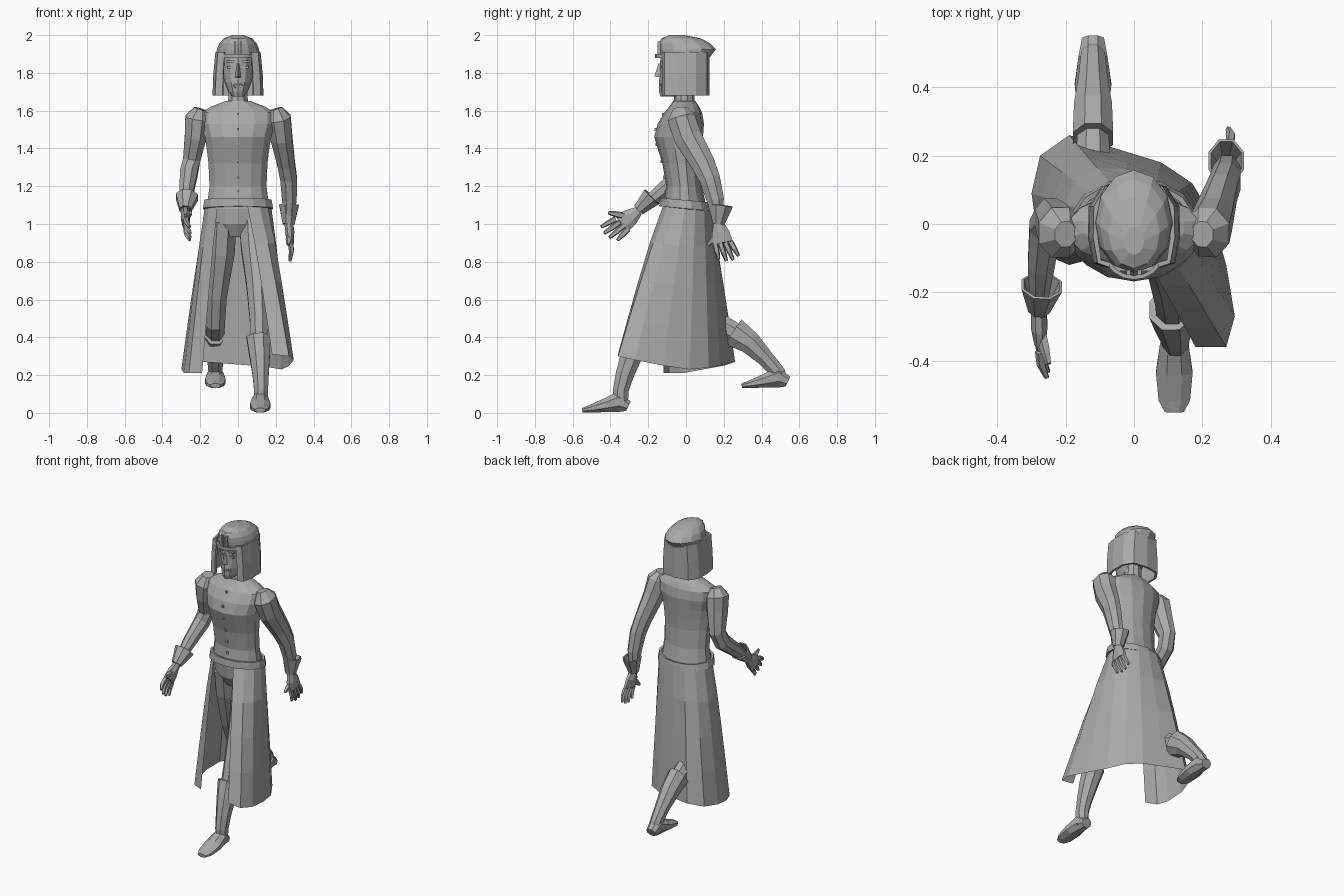
import bpy
import bmesh
from math import cos, sin, pi
from mathutils import Vector

default_cube = bpy.data.objects.get("Cube")
if default_cube:
    bpy.data.objects.remove(default_cube, do_unlink=True)

grey = bpy.data.materials.new("plain grey")
grey.use_nodes = True
COLOUR = (.4, .4, .4, 1)
grey.diffuse_color = COLOUR
grey.node_tree.nodes["Principled BSDF"].inputs["Base Color"].default_value = COLOUR


def grid_object(name, rows, closed=True, caps=True, thickness=0):
    """Bridge rows of points into a flat shaded surface."""
    bm = bmesh.new()
    verts = [[bm.verts.new(point) for point in row] for row in rows]
    count = len(rows[0])
    for lower, upper in zip(verts, verts[1:]):
        for i in range(count if closed else count - 1):
            j = (i + 1) % count
            bm.faces.new((lower[i], lower[j], upper[j], upper[i]))
    if closed and caps:
        bm.faces.new(verts[0])
        bm.faces.new(verts[-1])
    bmesh.ops.recalc_face_normals(bm, faces=bm.faces)
    mesh = bpy.data.meshes.new(name)
    bm.to_mesh(mesh)
    bm.free()
    mesh.materials.append(grey)
    obj = bpy.data.objects.new(name, mesh)
    bpy.context.collection.objects.link(obj)
    if thickness:
        solid = obj.modifiers.new("thickness", "SOLIDIFY")
        solid.thickness = thickness
        solid.offset = 0
    return obj


def tube(name, path, sides=8, floor=0, **options):
    """Limb along a path of (x, y, z, width radius, depth radius)."""
    centres = [Vector(p[:3]) for p in path]
    rows = []
    for k, (centre, station) in enumerate(zip(centres, path)):
        along = centres[min(k + 1, len(path) - 1)] - centres[max(k - 1, 0)]
        along.normalize()
        across = Vector((1, 0, 0))
        across = (across - along * across.dot(along)).normalized()
        depth = along.cross(across)
        row = []
        for i in range(sides):
            angle = 2 * pi * (i + .5) / sides
            point = centre + across * cos(angle) * station[3] + depth * sin(angle) * station[4]
            point.z = max(point.z, floor)
            row.append(point)
        rows.append(row)
    return grid_object(name, rows, **options)


def body(name, rings, sides=14, **options):
    """Stack of level rings given as (height, half width, front, back)."""
    rows = []
    for height, half, front, back in rings:
        middle, reach = (front + back) / 2, (back - front) / 2
        angles = [2 * pi * i / sides - pi / 2 for i in range(sides)]
        rows.append([(half * cos(a), middle + reach * sin(a), height) for a in angles])
    return grid_object(name, rows, **options)


def box(name, centre, size):
    x, y, z = centre
    w, d, h = (s / 2 for s in size)
    corners = ((-w, -d), (w, -d), (w, d), (-w, d))
    return grid_object(name, [[(x + a, y + b, z + c) for a, b in corners] for c in (-h, h)])


# Torso, pelvis, neck and belt
body("torso", [
    (1.08, .17, -.12, .11), (1.2, .155, -.105, .085), (1.32, .16, -.125, .08),
    (1.4, .17, -.15, .085), (1.46, .18, -.168, .09), (1.53, .2, -.15, .095),
    (1.59, .2, -.115, .085), (1.62, .15, -.09, .07), (1.65, .07, -.07, .05)])
body("pelvis", [(.93, .09, -.07, .07), (1, .15, -.11, .1), (1.1, .165, -.12, .1)])
body("neck", [(1.61, .08, -.08, .06), (1.65, .055, -.065, .045), (1.75, .05, -.06, .04)], sides=10)
belt = body("belt", [(1.08, .183, -.135, .13), (1.125, .175, -.13, .12)], caps=False, thickness=.015)
for vert in belt.data.vertices:
    vert.co.z -= vert.co.y * .1

# Buttons down the jacket
for height, front in ((1.17, -.11), (1.25, -.115), (1.33, -.13), (1.42, -.155), (1.5, -.16), (1.58, -.122)):
    box("jacket_button", (0, front, height), (.012, .012, .016))

# Arms, hands and flared cuffs
right_arm = [
    (-.2, -.03, 1.61, .035, .04), (-.215, -.025, 1.56, .07, .08), (-.225, -.01, 1.46, .062, .078),
    (-.245, .02, 1.34, .05, .06), (-.26, -.01, 1.27, .05, .055),
    (-.272, -.12, 1.18, .042, .045), (-.28, -.24, 1.08, .026, .028)]
left_arm = [
    (.2, -.03, 1.61, .035, .04), (.215, -.025, 1.56, .07, .08), (.23, .01, 1.46, .062, .08),
    (.255, .09, 1.32, .05, .068), (.268, .125, 1.24, .048, .06),
    (.272, .155, 1.13, .042, .05), (.268, .17, 1.01, .026, .028)]
tube("right_arm", right_arm)
tube("left_arm", left_arm)
tube("right_cuff", [(-.27, -.18, 1.145, .06, .055), (-.278, -.25, 1.075, .03, .03)],
     caps=False, thickness=.008)
tube("left_cuff", [(.27, .185, 1.1, .052, .065), (.268, .172, 1, .03, .03)],
     caps=False, thickness=.008)


def hand(side, wrist, knuckles, spread, reach, thumb):
    wrist, knuckles, spread, reach, thumb = map(Vector, (wrist, knuckles, spread, reach, thumb))
    middle = wrist.lerp(knuckles, .5)
    tube(side + "_palm", [(*wrist, .024, .026), (*middle, .026, .05), (*knuckles, .018, .058)])
    for i in range(4):
        base = knuckles + spread * (i - 1.5)
        tip = base + reach * (1 - .15 * abs(i - 1.5)) + spread * (i - 1.5) * .3
        bend = base.lerp(tip, .5) + Vector((.006 if side == "left" else -.006, 0, 0))
        tube(side + "_finger", [(*base, .015, .016), (*bend, .014, .015), (*tip, .008, .009)], sides=5)
    tube(side + "_thumb", [(*middle, .017, .02), (*middle.lerp(thumb, .6), .016, .018),
                           (*thumb, .009, .01)], sides=5)


hand("right", (-.28, -.25, 1.07), (-.275, -.34, 1), (0, .022, -.018),
     (.025, -.085, -.065), (-.25, -.41, 1.06))
hand("left", (.268, .17, 1.01), (.28, .195, .9), (0, .027, .004),
     (-.005, .04, -.1), (.265, .115, .89))

# Legs, boots and feet
tube("left_leg", [
    (.08, -.01, 1.02, .08, .1), (.085, -.06, .88, .075, .095), (.1, -.14, .68, .06, .075),
    (.11, -.215, .5, .052, .06), (.112, -.26, .36, .05, .05)])
tube("left_boot", [
    (.108, -.25, .4, .068, .07), (.115, -.29, .3, .058, .062), (.12, -.325, .2, .046, .052),
    (.122, -.345, .12, .04, .045), (.12, -.345, .03, .038, .04)])
tube("right_leg", [
    (-.08, 0, 1.02, .08, .1), (-.09, .03, .85, .078, .095), (-.115, .09, .62, .06, .075),
    (-.12, .15, .48, .055, .07), (-.12, .26, .42, .05, .06)])
tube("right_boot", [
    (-.12, .25, .43, .064, .085), (-.12, .34, .37, .06, .065), (-.12, .42, .29, .046, .048),
    (-.12, .49, .21, .038, .042), (-.12, .515, .17, .03, .03)])


def foot(name, x, heel, ground):
    stations = ((0, .035, .035, .03), (.05, .06, .046, .06), (.13, .038, .058, .038),
                (.21, .02, .05, .02), (.245, .014, .03, .013))
    tube(name, [(x, heel - run, ground + rise, wide, deep) for run, rise, wide, deep in stations],
         floor=ground)


foot("left_foot", .118, -.305, 0)
foot("right_foot", -.12, .54, .13)

# Long coat skirt, open at the front and swinging with the stride
hem = [(.18, -.36, .31), (.27, -.36, .3), (.295, -.27, .28), (.27, -.12, .25), (.23, .02, .23),
       (.17, .12, .24), (.08, .18, .25), (-.05, .22, .26), (-.19, .26, .27), (-.275, .2, .25),
       (-.3, .09, .23), (-.285, -.02, .21), (-.26, -.09, .21), (-.19, -.12, .21)]
skirt_rows = []
for step in range(5):
    t = step / 4
    row = []
    for i, (x, y, z) in enumerate(hem):
        angle = -pi * .41 + i / (len(hem) - 1) * pi * 1.7
        flare = t ** .88
        top = Vector((.175 * cos(angle), .005 + .13 * sin(angle), 1.1))
        point = top.lerp(Vector((x, y, z)), flare)
        point.z = top.z + (z - top.z) * t
        row.append(point)
    skirt_rows.append(row)
grid_object("coat_skirt", skirt_rows, closed=False)

# Head with face
body("head", [
    (1.675, .03, -.135, -.03), (1.7, .052, -.142, .02), (1.75, .072, -.143, .06),
    (1.8, .082, -.138, .08), (1.85, .085, -.138, .09), (1.92, .08, -.13, .09)], sides=12)
grid_object("nose", [[(-.018, -.13, 1.775), (0, -.168, 1.782), (.018, -.13, 1.775)],
                     [(-.008, -.13, 1.85), (0, -.145, 1.85), (.008, -.13, 1.85)]])
for height, width in ((1.738, .05), (1.724, .04)):
    tube("lip", [(-width / 2, -.132, height, .003, .005), (0, -.145, height, .007, .009),
                 (width / 2, -.132, height, .003, .005)], sides=6)
for side in (-1, 1):
    box("eye", (side * .038, -.125, 1.83), (.034, .016, .013))
    box("eyebrow", (side * .038, -.128, 1.86), (.045, .02, .009))

# Bobbed hair: crown and hanging curtain
body("hair_crown", [
    (1.88, .116, -.135, .125), (1.925, .112, -.143, .158), (1.955, .1, -.143, .13),
    (1.982, .075, -.13, .08), (2, .03, -.09, -.01)], sides=12)
half = [(.08, -.12), (.115, -.11), (.128, -.04), (.126, .05), (.09, .105)]
outline = half + [(0, .118)] + [(-x, y) for x, y in reversed(half)]
grid_object("hair_curtain", [[(x * scale, y, z) for x, y in outline]
                             for z, scale in ((1.68, 1), (1.79, .97), (1.91, .88))],
            closed=False, thickness=.014)

# Headband with twin upright ornaments
arc = [(.085 * sin(a), -.075 - .082 * cos(a)) for a in [i * .35 for i in range(-3, 4)]]
grid_object("headband", [[(x, y, z) for x, y in arc] for z in (1.88, 1.9)],
            closed=False, thickness=.012)
for side in (-1, 1):
    box("headband_ornament", (side * .016, -.142, 1.93), (.012, .016, .07))
